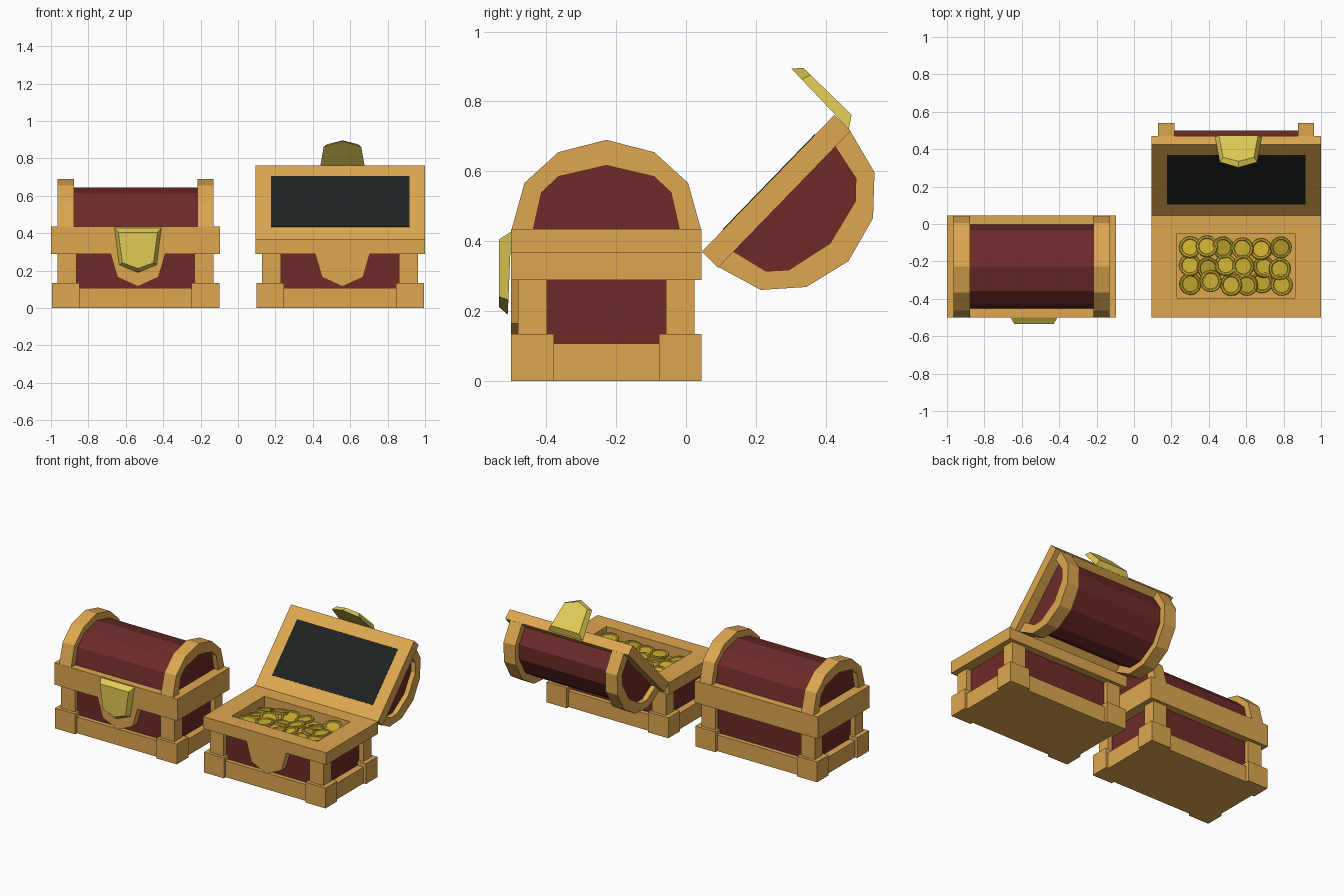
import bpy, bmesh, math, random
from mathutils import Matrix, Vector

if "Cube" in bpy.data.objects:
    bpy.data.objects.remove(bpy.data.objects["Cube"])

random.seed(4)


def material(name, rgb):
    m = bpy.data.materials.new(name)
    m.diffuse_color = (*rgb, 1)
    m.use_nodes = True
    m.node_tree.nodes["Principled BSDF"].inputs["Base Color"].default_value = m.diffuse_color
    return m


WOOD = material("wood", (0.73, 0.39, 0.08))
RED = material("red_panel", (0.155, 0.024, 0.022))
GOLD = material("gold", (0.75, 0.60, 0.09))
COIN = material("coin_gold", (0.60, 0.42, 0.03))
DARK = material("dark_lining", (0.013, 0.016, 0.016))


def finish(name, bm, mat, matrix):
    bmesh.ops.recalc_face_normals(bm, faces=bm.faces)
    me = bpy.data.meshes.new(name)
    bm.to_mesh(me)
    bm.free()
    me.materials.append(mat)
    ob = bpy.data.objects.new(name, me)
    ob.matrix_world = matrix
    bpy.context.collection.objects.link(ob)
    return ob


def loft(name, rings, mat, matrix):
    """Skin closed rings of equal length and cap both ends."""
    bm = bmesh.new()
    vs = [[bm.verts.new(p) for p in r] for r in rings]
    n = len(rings[0])
    for a, b in zip(vs, vs[1:]):
        for i in range(n):
            j = (i + 1) % n
            bm.faces.new((a[i], a[j], b[j], b[i]))
    bm.faces.new(vs[0])
    bm.faces.new(vs[-1])
    return finish(name, bm, mat, matrix)


def box(name, x, y, z, mat, matrix):
    rings = [[(x[0], y[0], h), (x[1], y[0], h), (x[1], y[1], h), (x[0], y[1], h)] for h in z]
    return loft(name, rings, mat, matrix)


def band(name, outer, inner, lo, hi, place, closed, mat, matrix):
    """Strip between two outlines, thickened from lo to hi."""
    bm = bmesh.new()
    rows = [[bm.verts.new(place(p, t)) for p in o]
            for o, t in ((outer, lo), (outer, hi), (inner, hi), (inner, lo))]
    n = len(outer)
    for i in range(n if closed else n - 1):
        j = (i + 1) % n
        for k in range(4):
            a, b = rows[k], rows[(k + 1) % 4]
            bm.faces.new((a[i], a[j], b[j], b[i]))
    if not closed:
        for i in (0, n - 1):
            bm.faces.new([r[i] for r in rows])
    return finish(name, bm, mat, matrix)


def rect(x0, x1, y0, y1):
    return [(x0, y0), (x1, y0), (x1, y1), (x0, y1)]


HALF, FRONT, BACK, SEAM = 0.4525, -0.5, 0.045, 0.37
LOCK_X = 0.0125


def base(tag, M):
    box(tag + "_plinth", (-0.43, 0.43), (-0.48, 0.025), (0, 0.108), WOOD, M)
    box(tag + "_body", (-0.385, 0.385), (-0.452, -0.003), (0.05, 0.292), RED, M)
    # corner feet and posts
    for sx in (-1, 1):
        for end, foot, post in (("front", (FRONT, -0.378), (-0.48, -0.397)),
                                ("back", (-0.077, BACK), (-0.057, 0.025))):
            side = "left" if sx < 0 else "right"
            box(f"{tag}_foot_{end}_{side}", sorted((sx * 0.30, sx * 0.4475)), foot, (0, 0.135), WOOD, M)
            box(f"{tag}_post_{end}_{side}", sorted((sx * 0.315, sx * 0.4175)), post, (0.1, 0.3), WOOD, M)
    # rim frame and inner floor
    band(tag + "_rim", rect(-HALF, HALF, FRONT, BACK), rect(-0.315, 0.315, -0.395, -0.052),
         0.29, SEAM, lambda p, t: (p[0], p[1], t), True, WOOD, M)
    box(tag + "_floor", (-0.33, 0.33), (-0.41, -0.04), (0.288, 0.298), WOOD, M)
    # tongue hanging from the front rim
    tongue = [(-0.147, 0.292), (-0.11, 0.165), (0, 0.115), (0.11, 0.165), (0.147, 0.292)]
    loft(tag + "_front_tongue", [[(x + LOCK_X, y, z) for x, z in tongue] for y in (FRONT, -0.44)], WOOD, M)


def arch(half):
    """Mirror a half outline (y offset, z) about the lid ridge."""
    c = -0.228
    return [(c - d, z) for d, z in half] + [(c + d, z) for d, z in half[-2::-1]]


def lid(tag, M):
    box(tag + "_lid_rim", (-HALF, HALF), (FRONT, BACK), (SEAM, 0.435), WOOD, M)
    box(tag + "_lid_lining", (-0.37, 0.37), (-0.422, -0.044), (SEAM - 0.002, 0.4), DARK, M)
    # rounded red top
    barrel = arch([(0.226, 0.43), (0.20, 0.545), (0.13, 0.612), (0, 0.645)])
    loft(tag + "_lid_barrel", [[(x, y, z) for y, z in barrel] for x in (-0.385, 0.385)], RED, M)
    # wooden end arches
    outer = arch([(0.272, 0.43), (0.234, 0.567), (0.137, 0.655), (0, 0.69)])
    inner = arch([(0.21, 0.43), (0.185, 0.54), (0.137, 0.585), (0, 0.617)])
    for side, lo, hi in (("left", -0.4175, -0.33), ("right", 0.33, 0.4175)):
        band(f"{tag}_lid_arch_{side}", outer, inner, lo, hi,
             lambda p, t: (t, p[0], p[1]), False, WOOD, M)
    # bevelled gold lock plate
    rear = [(-0.125, -0.5, 0.428), (0.125, -0.5, 0.428), (0.10, -0.508, 0.232),
            (0, -0.51, 0.19), (-0.10, -0.508, 0.232)]
    face = [(-0.105, -0.535, 0.405), (0.105, -0.535, 0.405), (0.083, -0.535, 0.242),
            (0, -0.535, 0.212), (-0.083, -0.535, 0.242)]
    loft(tag + "_lock", [[(x + LOCK_X, y, z) for x, y, z in r] for r in (rear, face)], GOLD, M)


def coin(name, M):
    # lathed disc with a raised border on both sides
    prof = [(0.042, 0.004), (0.046, 0.009), (0.055, 0.009), (0.059, 0.006)]
    prof += [(r, -z) for r, z in reversed(prof)]
    n = 20
    rings = [[(r * math.cos(2 * math.pi * i / n), r * math.sin(2 * math.pi * i / n), z)
              for i in range(n)] for r, z in prof]
    loft(name, rings, COIN, M)


# closed chest
closed = Matrix.Translation((-0.5475, 0, 0))
base("closed_chest", closed)
lid("closed_chest", closed)

# open chest, lid swung back about the rear hinge edge
opened = Matrix.Translation((0.546, 0, 0))
hinge = Vector((0, BACK, SEAM))
swing = (Matrix.Translation(hinge) @ Matrix.Rotation(math.radians(-134.1), 4, "X")
         @ Matrix.Translation(-hinge))
base("open_chest", opened)
lid("open_chest", opened @ swing)

# loose coins in the open chest
spots = [(0.30, -0.125), (0.39, -0.12), (0.475, -0.125), (0.58, -0.13), (0.68, -0.135), (0.785, -0.125),
         (0.30, -0.22), (0.395, -0.235), (0.49, -0.22), (0.585, -0.225), (0.695, -0.23), (0.78, -0.24),
         (0.30, -0.32), (0.41, -0.305), (0.52, -0.325), (0.605, -0.325), (0.685, -0.31), (0.79, -0.325)]
for i, (x, y) in enumerate(spots):
    z = 0.322 + 0.016 * (i % 2) + random.uniform(-0.004, 0.004)
    tilt = (Matrix.Rotation(random.uniform(-0.3, 0.3), 4, "X")
            @ Matrix.Rotation(random.uniform(-0.3, 0.3), 4, "Y"))
    coin(f"coin_{i + 1}", Matrix.Translation((x, y, z)) @ tilt)
